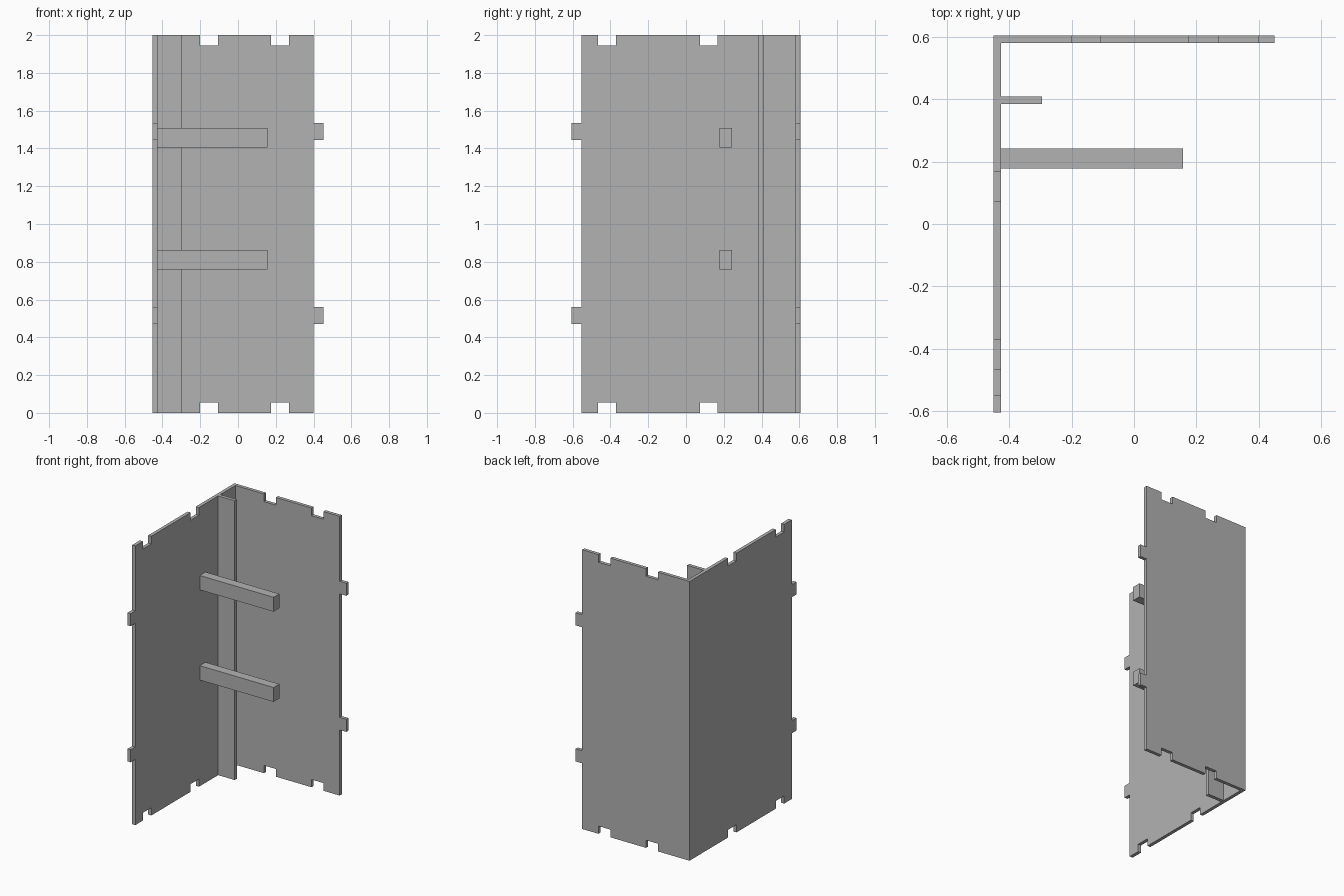
import bpy
import bmesh
from mathutils import Vector

cube = bpy.data.objects.get("Cube")
if cube:
    bpy.data.objects.remove(cube, do_unlink=True)

# Single plain grey
grey = bpy.data.materials.new("plain grey")
grey.use_nodes = True
GREY = (0.448, 0.448, 0.448, 1)
grey.diffuse_color = GREY
grey.node_tree.nodes["Principled BSDF"].inputs["Base Color"].default_value = GREY

HEIGHT = 2.0
HALF_X, HALF_Y = 0.4515, 0.605
THICK = 0.0245
NOTCH = 0.055
TAB = 0.0525
TAB_HEIGHTS = [(0.47, 0.56), (1.445, 1.535)]
INNER_X = -HALF_X + THICK
INNER_Y = HALF_Y - THICK


def finish(name, bm):
    bmesh.ops.recalc_face_normals(bm, faces=bm.faces)
    mesh = bpy.data.meshes.new(name)
    bm.to_mesh(mesh)
    bm.free()
    mesh.materials.append(grey)
    obj = bpy.data.objects.new(name, mesh)
    bpy.context.collection.objects.link(obj)
    return obj


def prism(name, outline, place, push):
    """Extrude a flat (u, z) outline, placed in space by a function."""
    bm = bmesh.new()
    face = bm.faces.new([bm.verts.new(place(u, z)) for u, z in outline])
    ext = bmesh.ops.extrude_face_region(bm, geom=[face])
    verts = [g for g in ext["geom"] if isinstance(g, bmesh.types.BMVert)]
    bmesh.ops.translate(bm, verts=verts, vec=Vector(push))
    return finish(name, bm)


def box(name, x, y, z):
    outline = [(x[0], z[0]), (x[1], z[0]), (x[1], z[1]), (x[0], z[1])]
    return prism(name, outline, lambda u, h: (u, y[0], h), (0, y[1] - y[0], 0))


def panel_outline(start, tip, notches):
    """Panel from its corner edge to its tabbed edge; notches run that way."""
    edge = tip - TAB if tip > start else tip + TAB
    bottom = [(start, 0)]
    for a, b in notches:
        bottom += [(a, 0), (a, NOTCH), (b, NOTCH), (b, 0)]
    bottom.append((edge, 0))
    tabs = []
    for low, high in TAB_HEIGHTS:
        tabs += [(edge, low), (tip, low), (tip, high), (edge, high)]
    top = [(u, HEIGHT - z) for u, z in reversed(bottom)]
    return bottom + tabs + top


# Notched and tabbed wall panels
prism("back_panel",
      panel_outline(-HALF_X, HALF_X, [(-0.201, -0.107), (0.176, 0.27)]),
      lambda u, z: (u, INNER_Y, z), (0, THICK, 0))
prism("right_side_panel",
      panel_outline(INNER_Y, -HALF_Y, [(0.168, 0.074), (-0.371, -0.467)]),
      lambda u, z: (-HALF_X, u, z), (THICK, 0, 0))

# Full-height divider strip
box("divider_strip", (INNER_X, -0.296), (0.385, 0.41), (0, HEIGHT))

# Support arms
for label, low in (("lower", 0.76), ("upper", 1.406)):
    box(label + "_support_arm", (INNER_X, 0.157), (0.178, 0.243), (low, low + 0.103))
